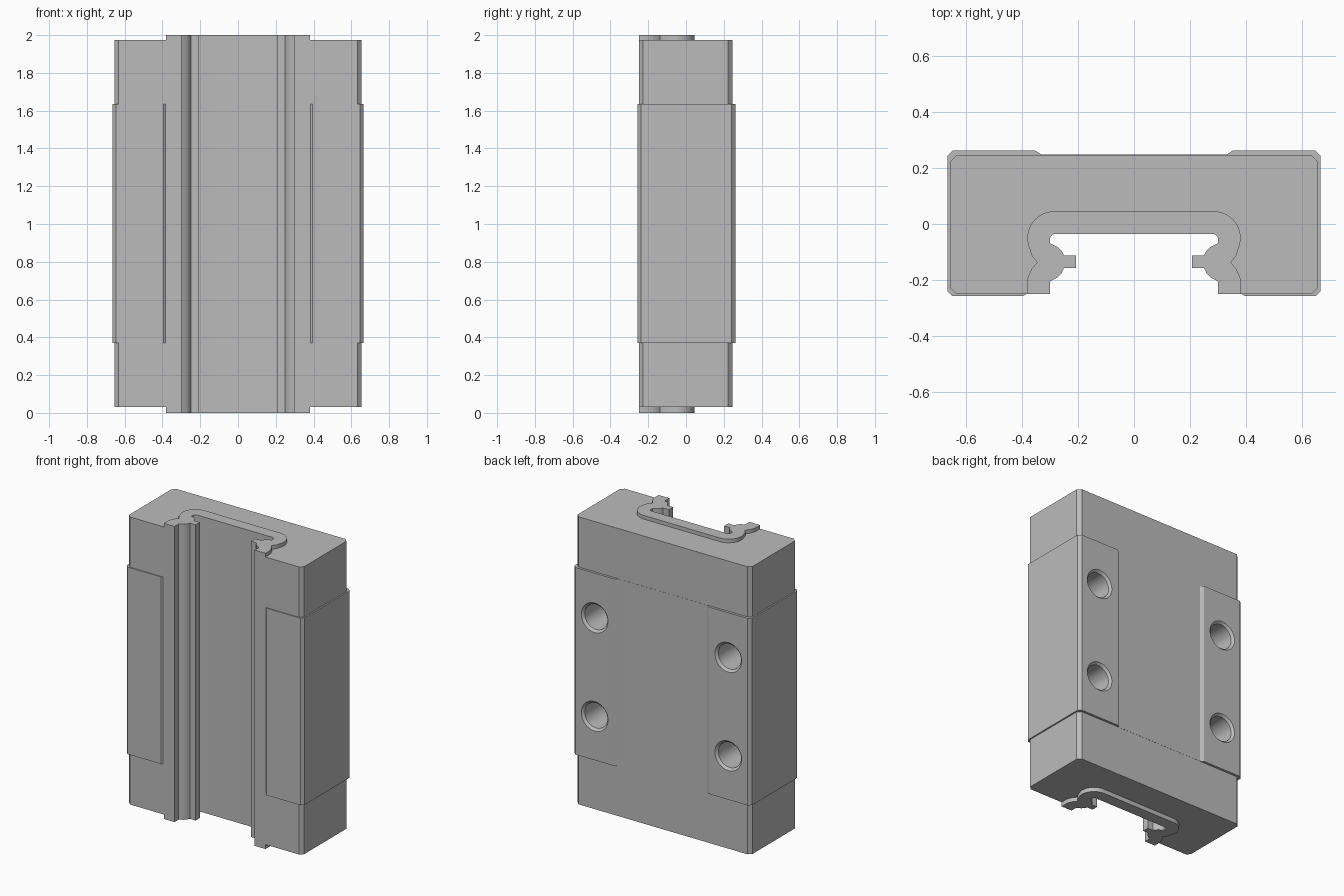
import bpy, bmesh
from math import sin, cos, pi, radians
from mathutils import Matrix

cube = bpy.data.objects.get("Cube")
if cube:
    bpy.data.objects.remove(cube, do_unlink=True)

grey = bpy.data.materials.new("light grey metal")
grey.use_nodes = True
grey.diffuse_color = (0.5, 0.5, 0.5, 1)
grey.node_tree.nodes["Principled BSDF"].inputs["Base Color"].default_value = (0.5, 0.5, 0.5, 1)


def arc(cx, cy, r, start, end, steps=8):
    """Points along a circular arc, angles in degrees."""
    angles = [radians(start + (end - start) * i / steps) for i in range(steps + 1)]
    return [(cx + r * cos(a), cy + r * sin(a)) for a in angles]


def mirrored(half):
    """Close a right-hand half profile with its left-hand mirror."""
    return half + [(-x, y) for x, y in reversed(half)]


def finish(bm, name):
    bmesh.ops.recalc_face_normals(bm, faces=bm.faces)
    mesh = bpy.data.meshes.new(name)
    bm.to_mesh(mesh)
    bm.free()
    mesh.materials.append(grey)
    obj = bpy.data.objects.new(name, mesh)
    bpy.context.collection.objects.link(obj)
    return obj


def smooth(obj):
    bpy.ops.object.select_all(action='DESELECT')
    obj.select_set(True)
    bpy.context.view_layer.objects.active = obj
    bpy.ops.object.shade_smooth_by_angle(angle=radians(30))


def extrude(name, profile, z0, z1):
    bm = bmesh.new()
    face = bm.faces.new([bm.verts.new((x, y, z0)) for x, y in profile])
    ext = bmesh.ops.extrude_face_region(bm, geom=[face])
    top = [v for v in ext["geom"] if isinstance(v, bmesh.types.BMVert)]
    bmesh.ops.translate(bm, verts=top, vec=(0, 0, z1 - z0))
    return finish(bm, name)


# Channel wall, from the front lip up to the centre of the back wall
channel = [(0.30, -0.25), (0.30, -0.205), (0.272, -0.19), (0.258, -0.175), (0.25, -0.157),
           (0.207, -0.157), (0.207, -0.112), (0.25, -0.112), (0.258, -0.096),
           (0.272, -0.082), (0.30, -0.068)] + arc(0.28, -0.055, 0.02, 0, 90, 5)

# Central carriage with raised back pads
carriage_half = [(0.33, 0.247), (0.352, 0.262), (0.645, 0.262), (0.665, 0.242),
                 (0.665, -0.239), (0.647, -0.257), (0.395, -0.257), (0.385, -0.25)]
carriage = extrude("carriage_body", mirrored(carriage_half + channel), 0.37, 1.635)

# Chamfered blind mounting holes in the pads
bm = bmesh.new()
rings = [(0.282, 0.12), (0.247, 0.085), (-0.06, 0.085)]
for hx in (-0.5, 0.5):
    for hz in (0.667, 1.333):
        loops = []
        for y, r in rings:
            loops.append([bm.verts.new((hx + px, y, hz + pz))
                          for px, pz in arc(0, 0, r, 0, 360, 32)[:-1]])
        for a, b in zip(loops, loops[1:]):
            for i in range(len(a)):
                j = (i + 1) % len(a)
                bm.faces.new((a[i], a[j], b[j], b[i]))
        bm.faces.new(loops[0])
        bm.faces.new(loops[-1])
cutter = finish(bm, "hole_cutter")
cutter.hide_render = True
mod = carriage.modifiers.new("mounting_holes", 'BOOLEAN')
mod.operation = 'DIFFERENCE'
mod.solver = 'EXACT'
mod.object = cutter
bpy.context.view_layer.objects.active = carriage
bpy.ops.object.modifier_apply(modifier=mod.name)
bpy.data.objects.remove(cutter, do_unlink=True)
smooth(carriage)

# End caps and thin end seals
cap_half = [(0.632, 0.246), (0.655, 0.223), (0.655, -0.228), (0.633, -0.25)]
seal_half = (arc(0.285, -0.05, 0.095, 90, -25, 12)
             + [(0.365, -0.112), (0.345, -0.137), (0.365, -0.16), (0.38, -0.195), (0.38, -0.25)])
for place, cap_z, seal_z in (("lower", (0.03, 0.37), (0, 0.03)),
                             ("upper", (1.635, 1.975), (1.975, 2))):
    smooth(extrude(place + "_end_cap", mirrored(cap_half + channel), *cap_z))
    smooth(extrude(place + "_end_seal", mirrored(seal_half + channel), *seal_z))
